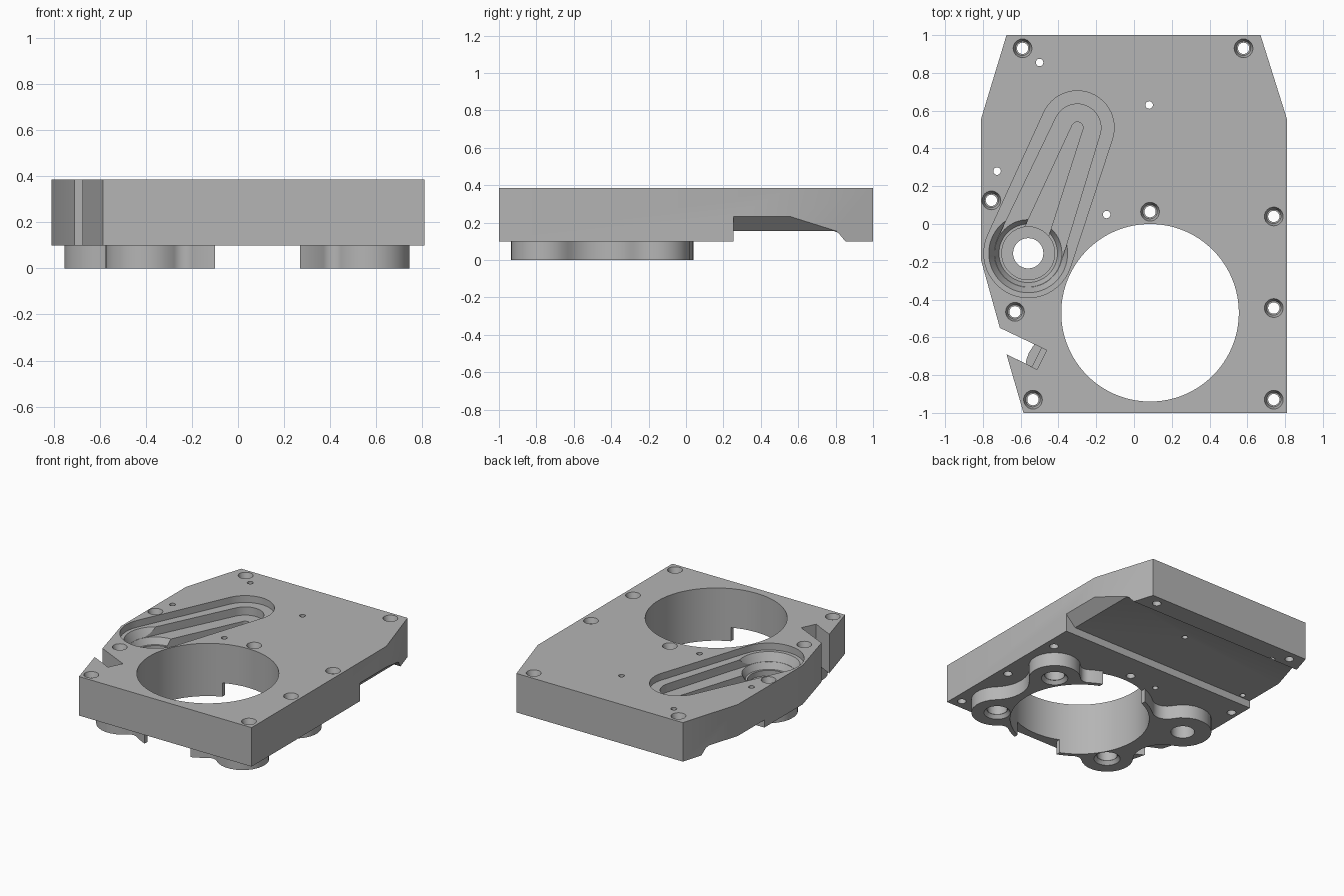
import bpy, bmesh, math
from mathutils import Vector

if "Cube" in bpy.data.objects:
    bpy.data.objects.remove(bpy.data.objects["Cube"])

TOP, BASE = 0.385, 0.10
grey = bpy.data.materials.new("machined_grey")
grey.diffuse_color = (0.46, 0.46, 0.46, 1)
grey.use_nodes = True
grey.node_tree.nodes["Principled BSDF"].inputs["Base Color"].default_value = grey.diffuse_color


def prism(name, pts, a, b, place=lambda u, v, w: (u, v, w)):
    """Extrude a 2D outline from a to b along the axis chosen by place."""
    bm = bmesh.new()
    lo = [bm.verts.new(place(u, v, a)) for u, v in pts]
    hi = [bm.verts.new(place(u, v, b)) for u, v in pts]
    n = len(pts)
    bm.faces.new(lo[::-1])
    bm.faces.new(hi)
    for i in range(n):
        bm.faces.new((lo[i], lo[(i + 1) % n], hi[(i + 1) % n], hi[i]))
    bmesh.ops.recalc_face_normals(bm, faces=bm.faces)
    return finish(name, bm)


def cone(name, x, y, z0, z1, r0, r1, seg=32):
    bm = bmesh.new()
    bmesh.ops.create_cone(bm, cap_ends=True, segments=seg, radius1=r0, radius2=r1, depth=z1 - z0)
    bmesh.ops.translate(bm, verts=bm.verts, vec=(x, y, (z0 + z1) / 2))
    return finish(name, bm)


def finish(name, bm):
    me = bpy.data.meshes.new(name)
    bm.to_mesh(me)
    bm.free()
    me.materials.append(grey)
    ob = bpy.data.objects.new(name, me)
    bpy.context.collection.objects.link(ob)
    return ob


def combine(tool, op='DIFFERENCE'):
    """Boolean the tool into the plate, then remove the tool."""
    m = plate.modifiers.new("bool", 'BOOLEAN')
    m.operation, m.object, m.solver = op, tool, 'EXACT'
    bpy.context.view_layer.objects.active = plate
    bpy.ops.object.modifier_apply(modifier=m.name)
    bpy.data.objects.remove(tool)


def arc(c, r, a0, a1, n=14):
    return [(c[0] + r * math.cos(a0 + (a1 - a0) * i / n),
             c[1] + r * math.sin(a0 + (a1 - a0) * i / n)) for i in range(n + 1)]


def ang(c, p):
    return math.atan2(p[1] - c[1], p[0] - c[0])


def lobed(circles, fillets, start, end):
    """Counter-clockwise outline along circles, blended by concave fillets."""
    pts, a0 = [], start
    for i, (c, r) in enumerate(circles):
        if i == len(circles) - 1:
            a1 = end
        else:
            c2, r2 = circles[i + 1]
            f = fillets[i]
            d = Vector(c2) - Vector(c)
            R1, R2, L = r + f, r2 + f, d.length
            t = (R1 * R1 - R2 * R2 + L * L) / (2 * L)
            d.normalize()
            fc = Vector(c) + d * t + Vector((d.y, -d.x)) * math.sqrt(R1 * R1 - t * t)
            a1 = ang(c, fc)
        pts += arc(c, r, a0, a0 + (a1 - a0) % (2 * math.pi))
        if i < len(circles) - 1:
            b0, b1 = ang(fc, c), ang(fc, c2)
            turn = (b1 - b0 + math.pi) % (2 * math.pi) - math.pi
            pts += arc(fc, f, b0, b0 + turn)[1:-1]
            a0 = ang(c2, fc)
    return pts


def tapered_slot(c1, r1, c2, r2):
    th = ang(c1, c2)
    ph = math.acos((r1 - r2) / math.dist(c1, c2))
    return arc(c2, r2, th - ph, th + ph, 24) + arc(c1, r1, th + ph, th - ph + 2 * math.pi, 24)


# Main plate
plate = prism("body_plate", [(-0.675, 1), (-0.81, 0.555), (-0.81, -0.19), (-0.71, -0.55),
                             (-0.49, -0.655), (-0.54, -0.755), (-0.675, -0.69), (-0.585, -1),
                             (0.81, -1), (0.81, 0.555), (0.67, 1)], BASE, TOP)

# Underside bosses: lobes blended into a ring round the bore
bore = (0.085, -0.47)
pivot = (-0.56, -0.155)
ring = (bore, 0.5)
lobes = [(0.57, -0.76), (0.57, -0.155), (-0.40, -0.76)]
right = lobed([ring, (lobes[0], 0.175), (lobes[1], 0.175), ring], [0.06, 0.24, 0.06],
              ang(bore, (0.27, -0.935)), ang(bore, (0.27, -0.005)))
left = lobed([ring, (pivot, 0.195), (lobes[2], 0.175), ring], [0.1, 0.2, 0.06],
             ang(bore, (-0.10, -0.005)), ang(bore, (-0.10, -0.935)))
for outline in (right, left):
    combine(prism("boss", outline, 0, 0.12), 'UNION')

# Large bore
combine(cone("bore_cutter", *bore, -0.1, 0.6, 0.47, 0.47, 128))

# Underside channel across the width, with a chamfer on the right side
combine(prism("channel_cutter", [(0.253, 0), (0.253, 0.155), (0.79, 0.155), (0.815, 0.145),
                                 (0.835, 0.12), (0.852, 0.10), (0.852, 0)], -1, 1,
              lambda u, v, w: (w, u, v)))
combine(prism("chamfer_cutter", [(0.73, 0.153), (0.83, 0.253), (0.83, 0.153)], 0.253, 0.82,
              lambda u, v, w: (u, w, v)))

# Deeper end of the side notch
combine(prism("notch_cutter", [(-0.50, -0.65), (-0.463, -0.668), (-0.513, -0.77),
                               (-0.55, -0.752)], 0.17, 0.5))

# Stepped tapered slot on top
tip = (-0.30, 0.51)
for r1, r2, floor in ((0.235, 0.195, 0.335), (0.18, 0.125, 0.275), (0.075, 0.03, 0.21)):
    combine(prism("slot_cutter", tapered_slot(pivot, r1, tip, r2), floor, 0.5))

# Pivot dish, counterbore and through hole
combine(cone("dish_cutter", *pivot, 0.23, TOP + 0.001, 0.155, 0.235, 64))
combine(cone("pivot_counterbore", *pivot, 0.19, 0.3, 0.14, 0.14, 64))
combine(cone("pivot_hole", *pivot, -0.1, 0.5, 0.08, 0.08, 48))

# Countersunk screw holes
for x, y in ((-0.59, 0.93), (0.58, 0.93), (-0.755, 0.125), (0.085, 0.065), (0.74, 0.04),
             (0.74, -0.445), (0.74, -0.93), (-0.535, -0.93), (-0.63, -0.465)):
    combine(cone("screw_hole", x, y, -0.1, 0.5, 0.03, 0.03, 24))
    combine(cone("screw_head", x, y, TOP - 0.04, TOP + 0.001, 0.038, 0.05, 24))

# Small pin holes
for x, y in ((-0.5, 0.855), (0.08, 0.63), (-0.725, 0.28), (-0.145, 0.05)):
    combine(cone("pin_hole", x, y, -0.1, 0.5, 0.02, 0.02, 20))

# Blind holes in the lobes
for x, y in lobes:
    combine(cone("lobe_rim", x, y, -0.001, 0.025, 0.09, 0.07))
    combine(cone("lobe_hole", x, y, -0.1, 0.22, 0.068, 0.068))

bpy.ops.object.select_all(action='DESELECT')
plate.select_set(True)
bpy.context.view_layer.objects.active = plate
bpy.ops.object.shade_smooth_by_angle(angle=math.radians(25))
